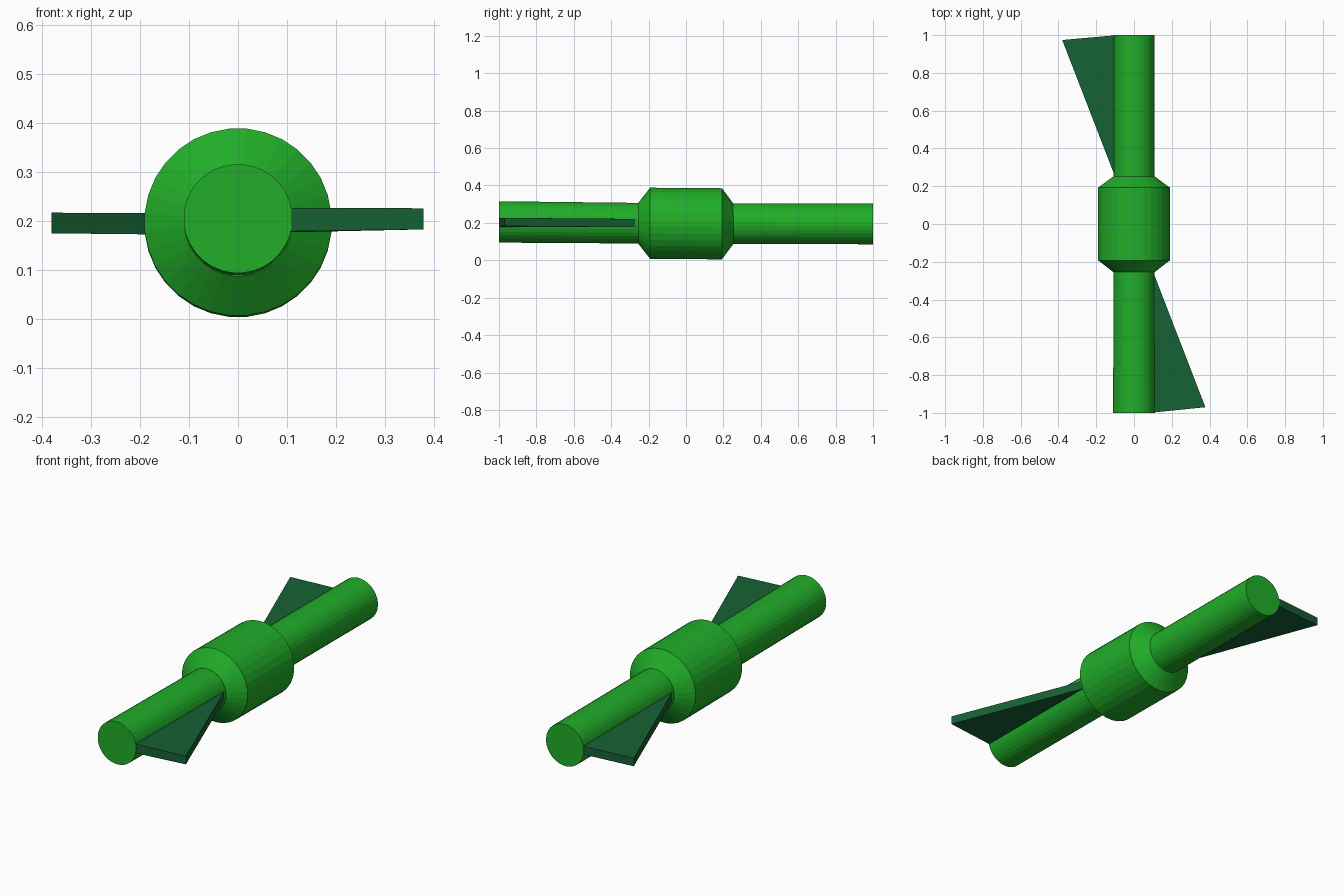
import bpy, bmesh, math

if "Cube" in bpy.data.objects:
    bpy.data.objects.remove(bpy.data.objects["Cube"])

SIDES = 32


def material(name, color):
    m = bpy.data.materials.new(name)
    m.diffuse_color = color
    m.use_nodes = True
    m.node_tree.nodes["Principled BSDF"].inputs["Base Color"].default_value = m.diffuse_color
    return m


green = material("green", (0.015, 0.42, 0.022, 1))
dark_green = material("dark_green", (0.008, 0.12, 0.035, 1))


def finish(name, bm, mat):
    bmesh.ops.recalc_face_normals(bm, faces=bm.faces)
    mesh = bpy.data.meshes.new(name)
    bm.to_mesh(mesh)
    bm.free()
    mesh.materials.append(mat)
    obj = bpy.data.objects.new(name, mesh)
    bpy.context.collection.objects.link(obj)
    return obj


def turned(name, profile):
    """Round part along y from (y, centre z, radius) rings."""
    bm = bmesh.new()
    rings = []
    for y, z, r in profile:
        angles = [2 * math.pi * (i + 0.5) / SIDES for i in range(SIDES)]
        rings.append([bm.verts.new((r * math.sin(a), y, z + r * math.cos(a))) for a in angles])
    for a, b in zip(rings, rings[1:]):
        for i in range(SIDES):
            j = (i + 1) % SIDES
            bm.faces.new((a[i], a[j], b[j], b[i]))
    bm.faces.new(rings[0])
    bm.faces.new(rings[-1])
    return finish(name, bm, green)


def fin(name, points):
    """Triangular plate from (x, y, bottom z, top z) corners."""
    bm = bmesh.new()
    low = [bm.verts.new((x, y, b)) for x, y, b, t in points]
    top = [bm.verts.new((x, y, t)) for x, y, b, t in points]
    bm.faces.new(low)
    bm.faces.new(top)
    for i in range(3):
        j = (i + 1) % 3
        bm.faces.new((low[i], low[j], top[j], top[i]))
    return finish(name, bm, dark_green)


# central barrel with bevelled shoulders
turned("barrel", [(-0.255, 0.198, 0.11), (-0.192, 0.198, 0.191),
                  (0.192, 0.195, 0.191), (0.253, 0.195, 0.109)])

# slightly tilted rods
turned("front_rod", [(-1.0, 0.205, 0.111), (-0.22, 0.198, 0.109)])
turned("back_rod", [(0.22, 0.196, 0.109), (1.0, 0.194, 0.109)])

# one fin on each rod, on opposite sides
fin("front_fin", [(0.1, -0.25, 0.177, 0.221), (0.378, -0.97, 0.183, 0.226),
                  (0.1, -0.998, 0.179, 0.227)])
fin("back_fin", [(-0.1, 0.25, 0.172, 0.216), (-0.38, 0.974, 0.175, 0.217),
                 (-0.1, 0.999, 0.173, 0.216)])
